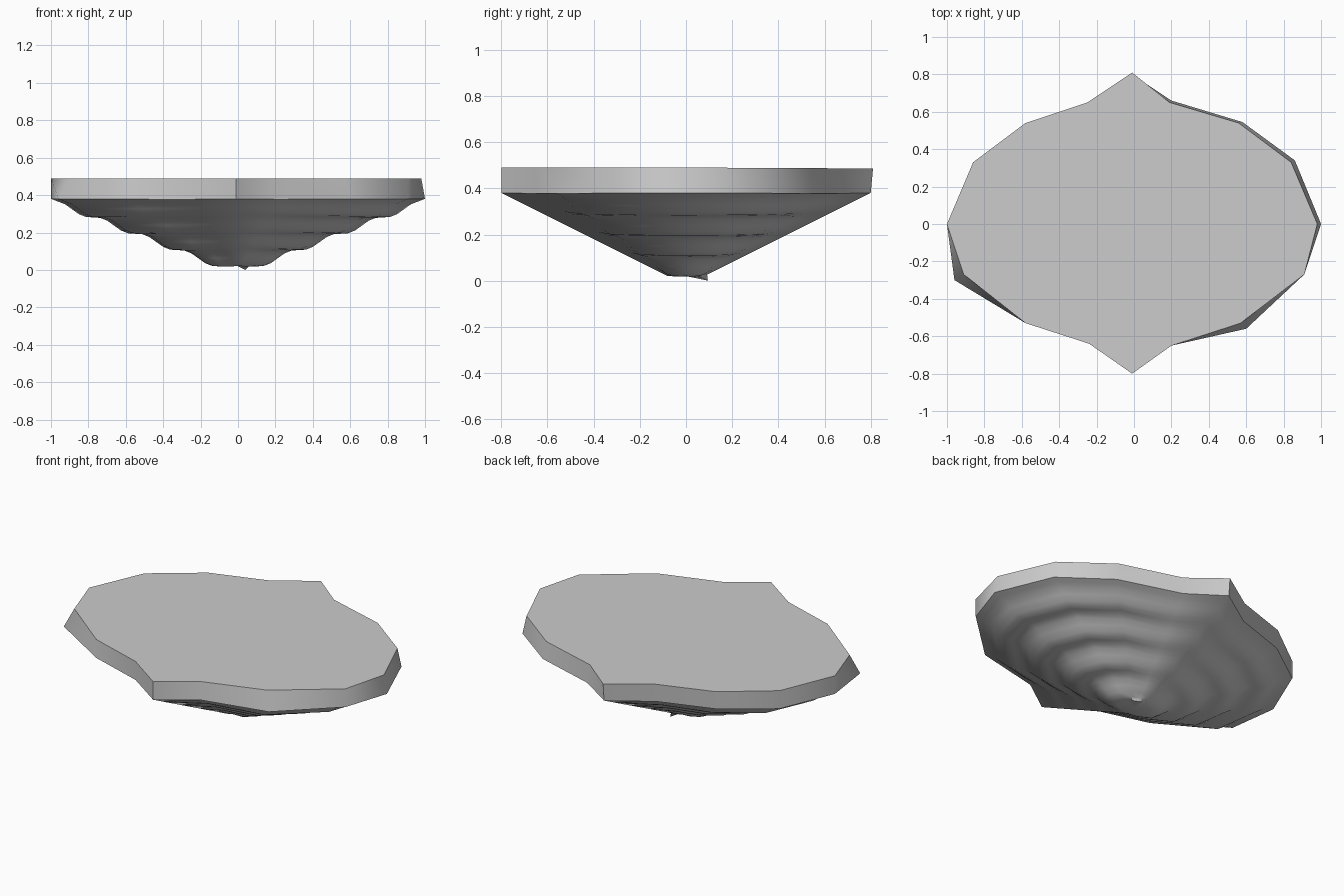
import bpy
import bmesh
import math

cube = bpy.data.objects.get("Cube")
if cube:
    bpy.data.objects.remove(cube, do_unlink=True)

grey = bpy.data.materials.new("pale_grey")
grey.use_nodes = True
colour = (0.6, 0.6, 0.6, 1)
grey.diffuse_color = colour
grey.node_tree.nodes["Principled BSDF"].inputs["Base Color"].default_value = colour

# Outlines of the flat top and of the wider rim just below it
top = [(-.01, .81), (-.25, .65), (-.58, .54), (-.86, .33), (-1, 0), (-.91, -.27),
       (-.58, -.53), (-.24, -.64), (-.01, -.8), (.2, -.65), (.57, -.53), (.91, -.27),
       (.98, 0), (.84, .33), (.56, .54), (.19, .65)]
rim = [(-.01, .8), (-.25, .64), (-.58, .53), (-.86, .33), (-1, 0), (-.96, -.3),
       (-.58, -.53), (-.24, -.64), (-.01, -.8), (.2, -.65), (.6, -.56), (.91, -.27),
       (1, 0), (.86, .34), (.58, .545), (.2, .66)]

bm = bmesh.new()


def ring(points, height):
    return [bm.verts.new((x, y, height(x, y))) for x, y in points]


def bridge(a, b):
    for i in range(len(a)):
        j = (i + 1) % len(a)
        bm.faces.new((a[i], a[j], b[j], b[i]))


# Flat top and upright rim band
upper = ring(top, lambda x, y: 0.49 - 0.005 * max(y, 0))
bm.faces.new(upper)
lower = ring(rim, lambda x, y: 0.38 - 0.015 * (1 - abs(y) / 0.8) * (1 - abs(x)))
bridge(upper, lower)

# Tapering underside, with shallow terraces towards the two sides
steps = 24
for k in range(1, steps + 1):
    s = 1 - 0.9 * k / steps
    base = 0.02 + 0.36 * (s - 0.1) / 0.9
    wave = 0.014 * math.sin(2 * math.pi * (s - 0.1) / 0.225)

    def height(x, y):
        side = abs(x) / math.hypot(x, y)
        return max(0.015, base - side * wave - 0.012 * s * side)

    inner = ring([(x * s, y * s) for x, y in rim], height)
    bridge(lower, inner)
    lower = inner

# Blunt base with a small off-centre tip
tip = min(lower, key=lambda v: (v.co - lower[-1].co).length)
tip.co = (0.04, 0.095, 0)
centre = bm.verts.new((0, 0, 0.02))
for i in range(len(lower)):
    bm.faces.new((lower[i], lower[(i + 1) % len(lower)], centre))

bmesh.ops.recalc_face_normals(bm, faces=bm.faces)
mesh = bpy.data.meshes.new("shallow_dish")
bm.to_mesh(mesh)
bm.free()
mesh.materials.append(grey)
dish = bpy.data.objects.new("shallow_dish", mesh)
bpy.context.collection.objects.link(dish)
bpy.context.view_layer.objects.active = dish
dish.select_set(True)
bpy.ops.object.shade_smooth_by_angle(angle=math.radians(50))
